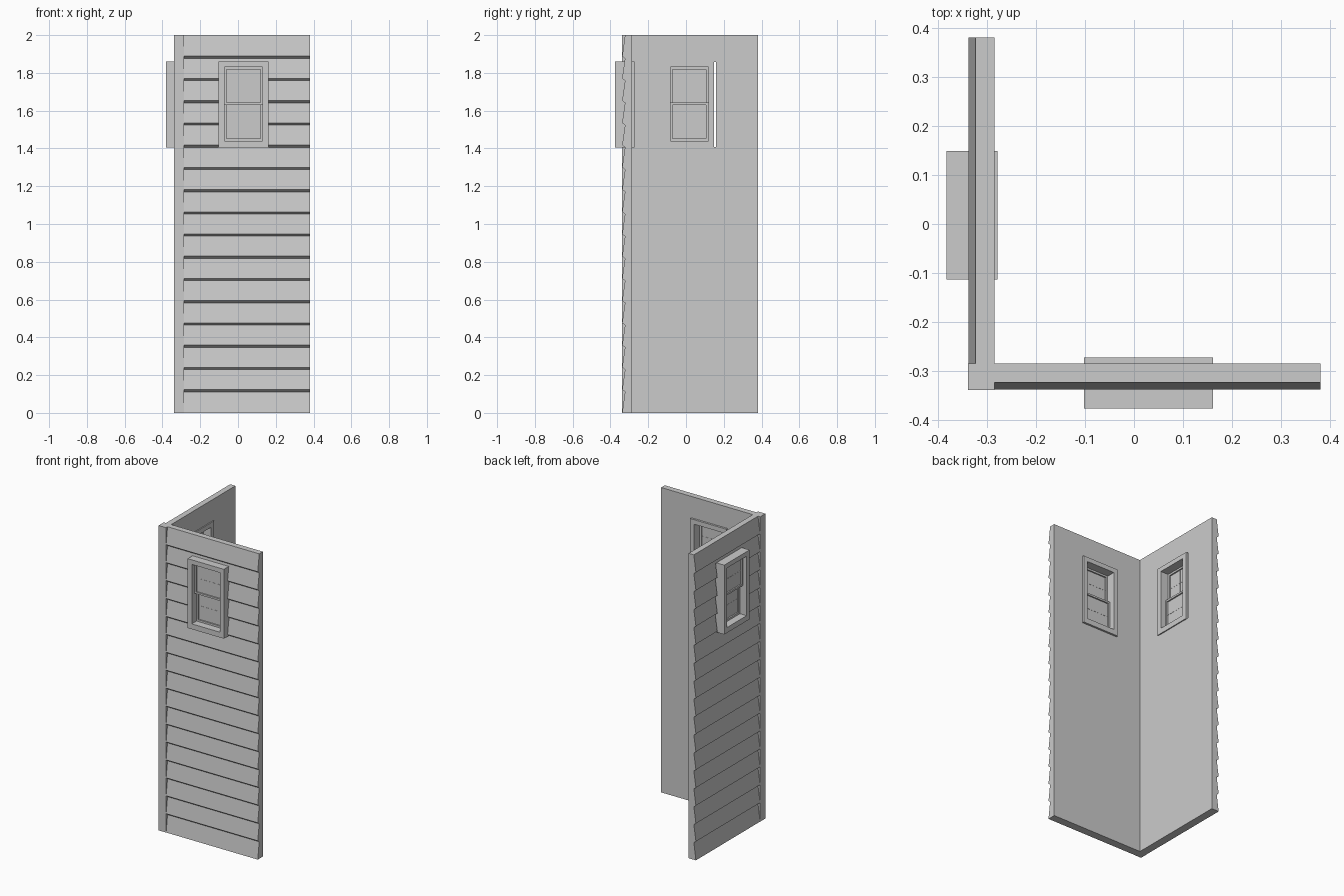
import bpy, bmesh

if "Cube" in bpy.data.objects:
    bpy.data.objects.remove(bpy.data.objects["Cube"])

H, BOARDS = 2.0, 17
PITCH = H / BOARDS
OUT, LAP, INNER = 0.338, 0.323, 0.285   # lip, lap and inner face distances

# Each wall works in (u along wall, d outward, z) and is mapped to the world
MAPS = {
    "front": lambda u, d, z: (u, -d, z),
    "left": lambda u, d, z: (-d, u, z),
}


def finish(name, bm):
    bmesh.ops.recalc_face_normals(bm, faces=bm.faces)
    mesh = bpy.data.meshes.new(name)
    bm.to_mesh(mesh)
    bm.free()
    obj = bpy.data.objects.new(name, mesh)
    bpy.context.collection.objects.link(obj)
    return obj


def prism(name, profile, u0, u1, to_world):
    """Extrude a closed (d, z) profile along the wall."""
    bm = bmesh.new()
    a = [bm.verts.new(to_world(u0, d, z)) for d, z in profile]
    b = [bm.verts.new(to_world(u1, d, z)) for d, z in profile]
    n = len(profile)
    bm.faces.new(a)
    bm.faces.new(b)
    for i in range(n):
        j = (i + 1) % n
        bm.faces.new((a[i], a[j], b[j], b[i]))
    return finish(name, bm)


def box(name, u0, u1, d0, d1, z0, z1, to_world):
    return prism(name, [(d0, z0), (d1, z0), (d1, z1), (d0, z1)], u0, u1, to_world)


def ring(name, u0, u1, z0, z1, wu, wz0, wz1, d0, d1, to_world):
    """Rectangular frame with a see-through opening."""
    bm = bmesh.new()
    outer = [(u0, z0), (u1, z0), (u1, z1), (u0, z1)]
    inner = [(u0 + wu, z0 + wz0), (u1 - wu, z0 + wz0),
             (u1 - wu, z1 - wz1), (u0 + wu, z1 - wz1)]
    loops = [[bm.verts.new(to_world(u, d, z)) for u, z in pts]
             for pts, d in ((outer, d0), (outer, d1), (inner, d1), (inner, d0))]
    for k in range(4):
        p, q = loops[k], loops[(k + 1) % 4]
        for i in range(4):
            j = (i + 1) % 4
            bm.faces.new((p[i], p[j], q[j], q[i]))
    return finish(name, bm)


def siding_wall(side, u0, u1):
    # Saw-tooth clapboard profile
    m = MAPS[side]
    profile = [(INNER, 0), (OUT, 0)]
    for k in range(1, BOARDS):
        profile += [(LAP, k * PITCH - 0.006), (OUT, k * PITCH + 0.006)]
    profile += [(LAP, H), (INNER, H)]
    wall = prism(side + "_siding_wall", profile, u0, u1, m)

    # Window opening
    cutter = box("opening_cutter", -0.10, 0.158, 0.2, 0.45, 1.407, 1.858, m)
    cutter.hide_render = True
    mod = wall.modifiers.new("opening", 'BOOLEAN')
    mod.operation, mod.solver, mod.object = 'DIFFERENCE', 'EXACT', cutter
    bpy.context.view_layer.objects.active = wall
    bpy.ops.object.modifier_apply(modifier=mod.name)
    bpy.data.objects.remove(cutter)


def sash(name, u0, u1, z0, z1, d, m):
    w = 0.012
    ring(name + "_frame", u0, u1, z0, z1, w, w, w, d - 0.01, d + 0.01, m)
    box(name + "_glass", u0 + w, u1 - w, d - 0.001, d + 0.001, z0 + w, z1 - w, m)
    # Fine glazing bars
    uc, zc = (u0 + u1) / 2, (z0 + z1) / 2
    box(name + "_upright_bar", uc - 0.001, uc + 0.001, d - 0.002, d + 0.002, z0 + w, z1 - w, m)
    box(name + "_cross_bar", u0 + w, u1 - w, d - 0.002, d + 0.002, zc - 0.001, zc + 0.001, m)


def window(side, u0, u1, d0, d1):
    m = MAPS[side]
    w = 0.03
    ring(side + "_window_frame", u0, u1, 1.405, 1.86, w, 0.035, 0.03, d0, d1, m)
    # Upper sash sits outside the lower one
    sash(side + "_upper_sash", u0 + w, u1 - w, 1.63, 1.83, d0 + 0.067, m)
    sash(side + "_lower_sash", u0 + w, u1 - w, 1.44, 1.642, d0 + 0.045, m)


# Walls
siding_wall("front", -0.285, 0.38)
siding_wall("left", -0.29, 0.38)

# Corner post
box("corner_post", -0.339, -0.285, 0.285, 0.339, 0, H, MAPS["front"])

# Windows
window("front", -0.102, 0.161, 0.272, 0.376)
window("left", -0.113, 0.149, 0.278, 0.382)
